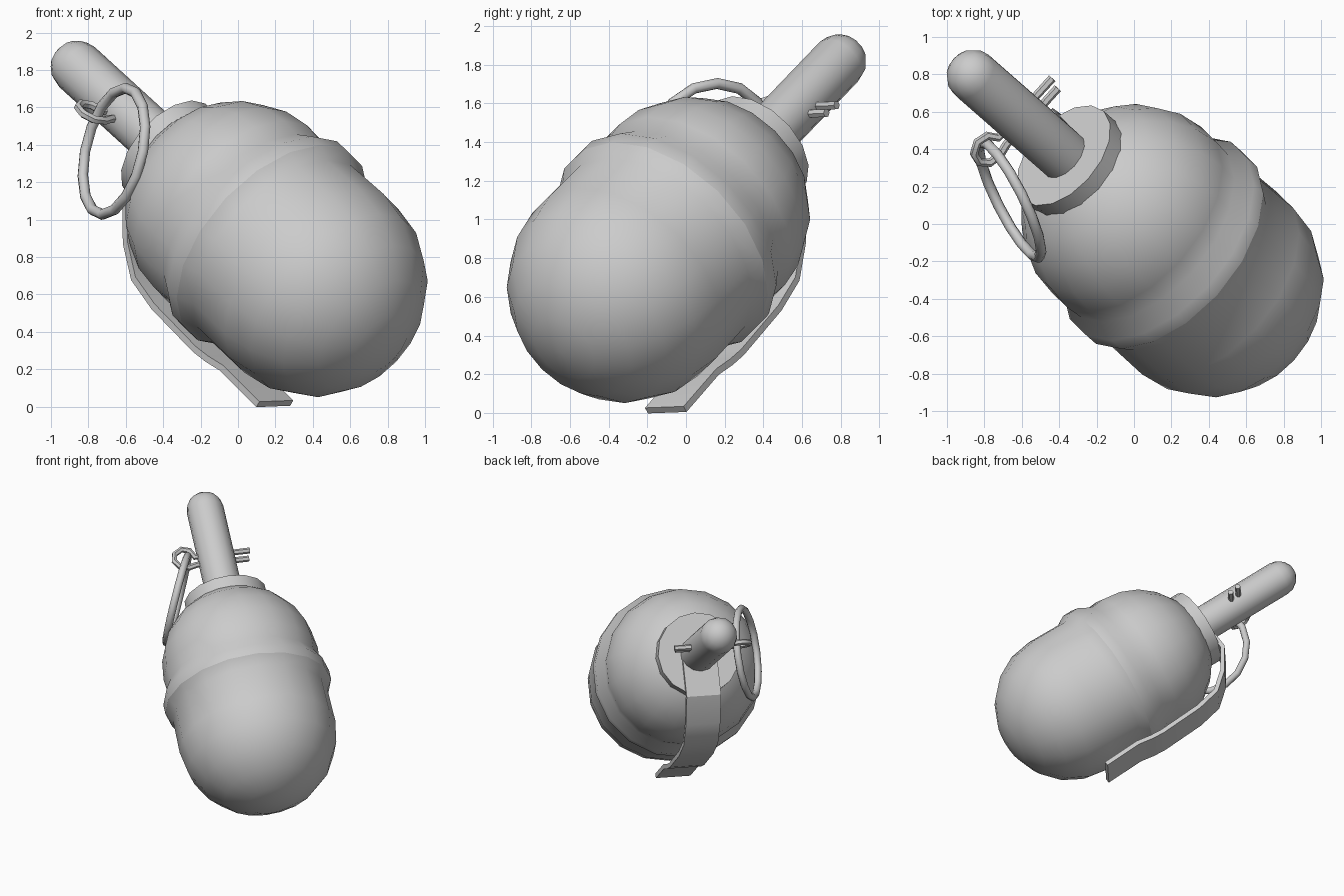
import bpy, bmesh, math
from mathutils import Vector, Matrix

if "Cube" in bpy.data.objects:
    bpy.data.objects.remove(bpy.data.objects["Cube"])

# Tilted frame: X = outward to the lever, Y = pin direction, Z = body axis from handle to round end
axis = Vector((0.62, -0.543, -0.566)).normalized()
out = axis.cross(Vector((0.67, 0.742, 0.03))).normalized() * -1
side = axis.cross(out)
FRAME = Matrix((out, side, axis)).transposed().to_4x4()
FRAME.translation = Vector((-0.86, 0.79, 1.815))

grey = bpy.data.materials.new("plain_grey")
grey.diffuse_color = (0.6, 0.6, 0.6, 1)
grey.use_nodes = True
grey.node_tree.nodes["Principled BSDF"].inputs["Base Color"].default_value = grey.diffuse_color


def finish(obj, smooth_angle=None):
    obj.data.materials.append(grey)
    bpy.ops.object.select_all(action='DESELECT')
    obj.select_set(True)
    bpy.context.view_layer.objects.active = obj
    if smooth_angle:
        bpy.ops.object.shade_smooth_by_angle(angle=math.radians(smooth_angle))
    return obj


def add_mesh(name, bm, matrix, smooth_angle=None):
    bmesh.ops.recalc_face_normals(bm, faces=bm.faces)
    mesh = bpy.data.meshes.new(name)
    bm.to_mesh(mesh)
    bm.free()
    obj = bpy.data.objects.new(name, mesh)
    obj.matrix_world = matrix
    bpy.context.collection.objects.link(obj)
    return finish(obj, smooth_angle)


def lathe(name, profile, sides, smooth_angle=40):
    """Turn (height, radius) points around the body axis."""
    bm = bmesh.new()
    verts = [bm.verts.new((r, 0, t)) for t, r in profile]
    edges = [bm.edges.new(p) for p in zip(verts, verts[1:])]
    bmesh.ops.spin(bm, geom=verts + edges, cent=(0, 0, 0), axis=(0, 0, 1),
                   angle=2 * math.pi, steps=sides)
    bmesh.ops.remove_doubles(bm, verts=bm.verts, dist=1e-4)
    return add_mesh(name, bm, FRAME, smooth_angle)


def dome(centre, radius, steps, start, end):
    """Arc of (height, radius) points, angles measured from the handle end."""
    pts = []
    for i in range(steps + 1):
        a = math.radians(start + (end - start) * i / steps)
        pts.append((centre - radius * math.cos(a), max(0, radius * math.sin(a))))
    return pts


# Body: upper dome flaring to a lip, lower capsule end
upper = dome(1.385, 0.605, 6, 0, 90) + [(1.50, 0.595), (1.60, 0.65), (1.68, 0.65)]
lower = [(1.68, 0.65), (1.76, 0.605)] + dome(2.04, 0.61, 5, 90, 180)
lathe("upper_body", upper, 18, 50)
lathe("lower_body", lower, 18, 50)

# Collar and round-ended handle
lathe("collar", [(0.78, 0), (0.78, 0.32), (0.92, 0.32), (0.92, 0)], 16)
lathe("handle", dome(0, 0.143, 4, 0, 90) + [(0.85, 0.143), (0.85, 0)], 14, 50)

# Safety lever: bent strip running down the underside (height, distance from axis)
path = [(0.77, 0.05), (0.77, 0.33), (0.90, 0.52), (1.05, 0.645), (1.25, 0.69),
        (1.62, 0.712), (1.72, 0.705), (1.84, 0.685), (2.16, 0.70)]
bm = bmesh.new()
rows = []
half_width, half_thick = 0.135, 0.018
for i, p in enumerate(path):
    a = Vector(path[max(i - 1, 0)])
    b = Vector(path[min(i + 1, len(path) - 1)])
    tangent = (b - a).normalized()
    normal = Vector((-tangent.y, tangent.x)) * half_thick
    row = []
    for s, w in ((1, -1), (1, 1), (-1, 1), (-1, -1)):
        q = Vector(p) + normal * s
        row.append(bm.verts.new((q.y, w * half_width, q.x)))
    rows.append(row)
for a, b in zip(rows, rows[1:]):
    for k in range(4):
        bm.faces.new((a[k], a[(k + 1) % 4], b[(k + 1) % 4], b[k]))
bm.faces.new(rows[0])
bm.faces.new(rows[-1])
add_mesh("lever", bm, FRAME, 30)

# Split pin: hairpin wire through the handle with an eye on one side (height, sideways)
wire = [(0.395, 0.27), (0.395, -0.16), (0.335, -0.19), (0.315, -0.25), (0.35, -0.31),
        (0.41, -0.325), (0.465, -0.29), (0.48, -0.22), (0.465, -0.16), (0.465, 0.25)]
curve = bpy.data.curves.new("split_pin", 'CURVE')
curve.dimensions = '3D'
curve.bevel_depth = 0.023
curve.bevel_resolution = 1
curve.use_fill_caps = True
spline = curve.splines.new('POLY')
spline.points.add(len(wire) - 1)
for pt, (t, w) in zip(spline.points, wire):
    pt.co = (0.01, w, t, 1)
pin = bpy.data.objects.new("split_pin", curve)
pin.matrix_world = FRAME
bpy.context.collection.objects.link(pin)
pin.select_set(True)
bpy.context.view_layer.objects.active = pin
bpy.ops.object.convert(target='MESH')
finish(bpy.context.view_layer.objects.active, 50)

# Pull ring hanging in the eye of the pin
tilt = Vector((0.876, 0.44, -0.2)).to_track_quat('Z', 'Y')
bpy.ops.mesh.primitive_torus_add(location=(-0.663, 0.13, 1.365), rotation=tilt.to_euler(),
                                 major_radius=0.345, minor_radius=0.029,
                                 major_segments=16, minor_segments=8)
ring = bpy.context.object
ring.name = "pull_ring"
finish(ring, 50)
